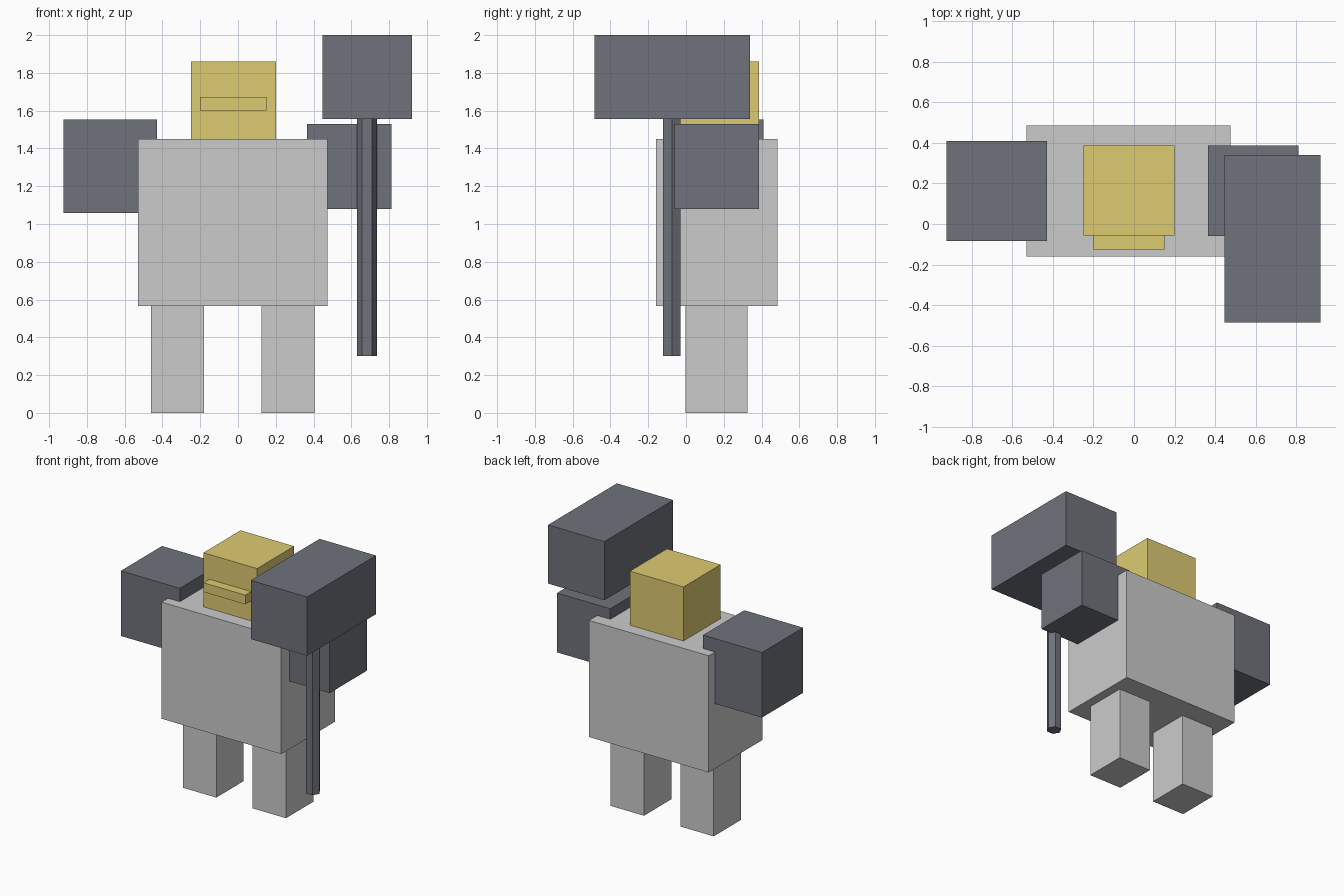
import bpy, bmesh
from math import radians
from mathutils import Matrix, Vector

if "Cube" in bpy.data.objects:
    bpy.data.objects.remove(bpy.data.objects["Cube"])


def material(name, rgb):
    m = bpy.data.materials.new(name)
    m.diffuse_color = (*rgb, 1)
    m.use_nodes = True
    m.node_tree.nodes["Principled BSDF"].inputs["Base Color"].default_value = m.diffuse_color
    return m


YELLOW = material("yellow", (0.73, 0.60, 0.17))
DARK = material("dark_grey", (0.16, 0.17, 0.20))


def finish(name, bm, mat):
    mesh = bpy.data.meshes.new(name)
    bm.to_mesh(mesh)
    bm.free()
    if mat:
        mesh.materials.append(mat)
    obj = bpy.data.objects.new(name, mesh)
    bpy.context.collection.objects.link(obj)
    return obj


def box(name, x, y, z, mat=None):
    """Box from (min, max) ranges on each axis."""
    low, high = Vector((x[0], y[0], z[0])), Vector((x[1], y[1], z[1]))
    bm = bmesh.new()
    bmesh.ops.create_cube(bm, size=1, matrix=Matrix.Translation((low + high) / 2)
                          @ Matrix.Diagonal((*(high - low), 1)))
    return finish(name, bm, mat)


# Body and legs
box("torso", (-0.53, 0.475), (-0.16, 0.485), (0.565, 1.45))
for side, x in (("left", -0.46), ("right", 0.125)):
    box(side + "_leg", (x, x + 0.28), (-0.003, 0.325), (0, 0.565))

# Head with brow bar
box("head", (-0.25, 0.20), (-0.057, 0.387), (1.45, 1.86), YELLOW)
box("brow", (-0.20, 0.15), (-0.127, -0.057), (1.602, 1.672), YELLOW)

# Block arms
box("left_arm", (-0.925, -0.43), (-0.083, 0.41), (1.058, 1.552), DARK)
box("right_arm", (0.365, 0.812), (-0.06, 0.387), (1.08, 1.53), DARK)

# Hammer: block head on a six-sided handle
box("hammer_head", (0.447, 0.92), (-0.485, 0.34), (1.555, 2.0), DARK)
bm = bmesh.new()
bmesh.ops.create_cone(bm, cap_ends=True, segments=6, radius1=0.053, radius2=0.053,
                      depth=1.257,
                      matrix=Matrix.Translation((0.682, -0.075, 0.9285))
                      @ Matrix.Rotation(radians(90), 4, "Z"))
finish("hammer_handle", bm, DARK)
